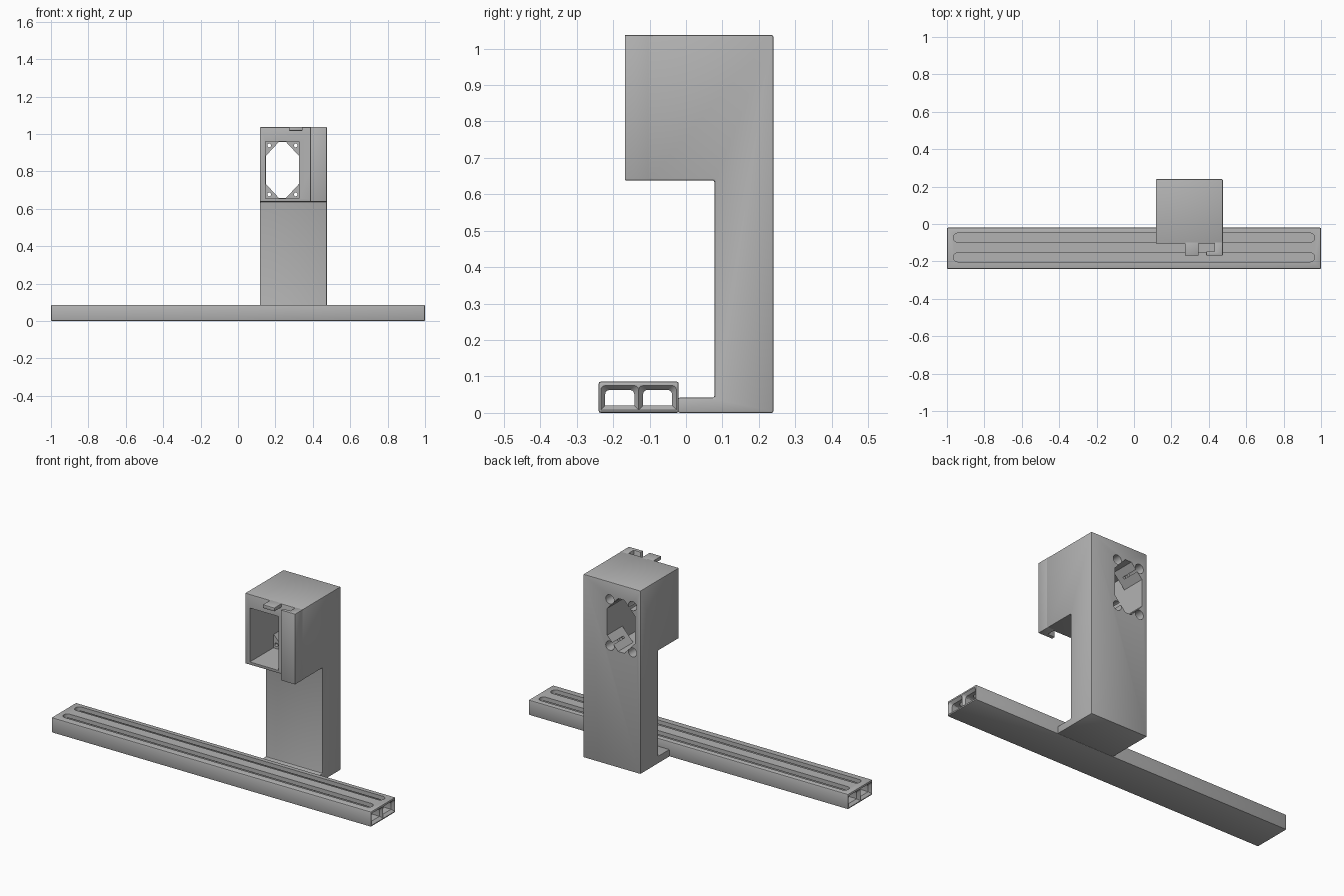
import bpy
import bmesh
import math
from mathutils import Vector

if "Cube" in bpy.data.objects:
    bpy.data.objects.remove(bpy.data.objects["Cube"], do_unlink=True)

grey = bpy.data.materials.new("plain grey")
grey.use_nodes = True
colour = (0.45, 0.45, 0.45, 1)
grey.diffuse_color = colour
grey.node_tree.nodes["Principled BSDF"].inputs["Base Color"].default_value = colour


def loft(name, rings):
    """Skin a list of equal-sized point rings into a closed solid."""
    bm = bmesh.new()
    loops = [[bm.verts.new(p) for p in ring] for ring in rings]
    n = len(loops[0])
    for a, b in zip(loops, loops[1:]):
        for i in range(n):
            j = (i + 1) % n
            bm.faces.new((a[i], a[j], b[j], b[i]))
    bm.faces.new(loops[0])
    bm.faces.new(loops[-1])
    bmesh.ops.recalc_face_normals(bm, faces=bm.faces)
    mesh = bpy.data.meshes.new(name)
    bm.to_mesh(mesh)
    bm.free()
    mesh.materials.append(grey)
    obj = bpy.data.objects.new(name, mesh)
    bpy.context.collection.objects.link(obj)
    return obj


def extrude(name, profile, axis, start, end):
    """Extrude a 2D profile along x, y or z."""
    def place(p, t):
        c = list(p)
        c.insert(axis, t)
        return Vector(c)
    return loft(name, [[place(p, t) for p in profile] for t in (start, end)])


def rect(a0, a1, b0, b1):
    return [(a0, b0), (a1, b0), (a1, b1), (a0, b1)]


def circle(a, b, r, n=24):
    return [(a + r * math.cos(math.tau * i / n), b + r * math.sin(math.tau * i / n))
            for i in range(n)]


def apply(obj, mod):
    bpy.context.view_layer.objects.active = obj
    bpy.ops.object.modifier_apply(modifier=mod.name)


def bevel(obj, width):
    mod = obj.modifiers.new("soft edges", "BEVEL")
    mod.width = width
    mod.segments = 2
    mod.limit_method = "ANGLE"
    apply(obj, mod)


def cut(obj, cutter):
    cutter.hide_render = True
    mod = obj.modifiers.new("cut", "BOOLEAN")
    mod.operation = "DIFFERENCE"
    mod.solver = "EXACT"
    mod.object = cutter
    apply(obj, mod)
    bpy.data.objects.remove(cutter, do_unlink=True)


def finish(obj):
    bpy.ops.object.select_all(action="DESELECT")
    obj.select_set(True)
    bpy.context.view_layer.objects.active = obj
    bpy.ops.object.shade_smooth_by_angle(angle=math.radians(30))


def tunnel_ring(x, yc, grow):
    """Tunnel section with rounded upper corners."""
    hw, z0, z1, r = 0.04 + grow, 0.02 - grow, 0.063 + grow, 0.012
    pts = [(x, yc - hw, z0), (x, yc + hw, z0)]
    for side, first in ((1, 0), (-1, 90)):
        for k in range(4):
            a = math.radians(first + 30 * k)
            pts.append((x, yc + side * (hw - r) + r * math.cos(a),
                        z1 - r + r * math.sin(a)))
    return pts


# Base rail with two flared tunnels and two rounded slots in the top
rail = extrude("base_rail", rect(-0.24, -0.02, 0, 0.086), 0, -1, 1)
bevel(rail, 0.006)
for yc, ys in ((-0.182, -0.178), (-0.078, -0.073)):
    stations = ((-1.01, 0.012), (-1, 0.012), (-0.985, 0),
                (0.985, 0), (1, 0.012), (1.01, 0.012))
    cut(rail, loft("tunnel_cutter", [tunnel_ring(x, yc, g) for x, g in stations]))
    slot = []
    for side in (1, -1):
        for k in range(13):
            a = math.radians(-90 + 15 * k)
            slot.append((side * (0.942 + 0.024 * math.cos(a)),
                         ys + side * 0.024 * math.sin(a)))
    cut(rail, extrude("slot_cutter", slot, 2, 0.05, 0.1))
finish(rail)

# Foot, column and overhanging head share one side profile
side_profile = [(-0.022, 0), (0.24, 0), (0.24, 1.037), (-0.105, 1.037),
                (-0.105, 0.638), (0.078, 0.638), (0.078, 0.042), (-0.022, 0.042)]
X0, X1 = 0.117, 0.475
stand = extrude("column_and_head", side_profile, 0, X0, X1)
bevel(stand, 0.005)

# Deep front pocket and the eight-sided window through its rear wall
px0, px1, pz0, pz1 = 0.148, 0.327, 0.655, 0.96
cut(stand, extrude("pocket_cutter", rect(px0, px1, pz0, pz1), 1, -0.15, 0.105))
cx, cz = (px0 + px1) / 2, (pz0 + pz1) / 2
hw, hh = 0.0875, 0.15
window = []
for sx, sz in ((1, 1), (-1, 1), (-1, -1), (1, -1)):
    corner = [(cx + sx * hw, cz + sz * 0.076), (cx + sx * 0.019, cz + sz * hh)]
    window += corner if sx * sz > 0 else corner[::-1]
cut(stand, extrude("window_cutter", window, 1, 0.08, 0.3))

# Screw holes, wider from the back
for sx in (1, -1):
    for sz in (1, -1):
        hx, hz = cx + sx * 0.071, cz + sz * 0.131
        rings = [[(a, y, b) for a, b in circle(hx, hz, r)]
                 for y, r in ((0.09, 0.01), (0.14, 0.01), (0.1401, 0.026), (0.25, 0.026))]
        cut(stand, loft("screw_cutter", rings))
finish(stand)

# Hooked guide rail on the front of the head
hook = [(0.43, -0.09), (0.43, -0.147), (0.386, -0.147), (0.386, -0.168),
        (X1, -0.168), (X1, -0.09)]
guide = extrude("hooked_guide", hook, 2, 0.638, 1.037)
bevel(guide, 0.003)
finish(guide)

# Small stop tab at the top front edge
tab = extrude("stop_tab", rect(0.273, 0.345, -0.168, -0.09), 2, 1.017, 1.037)
bevel(tab, 0.002)
finish(tab)
